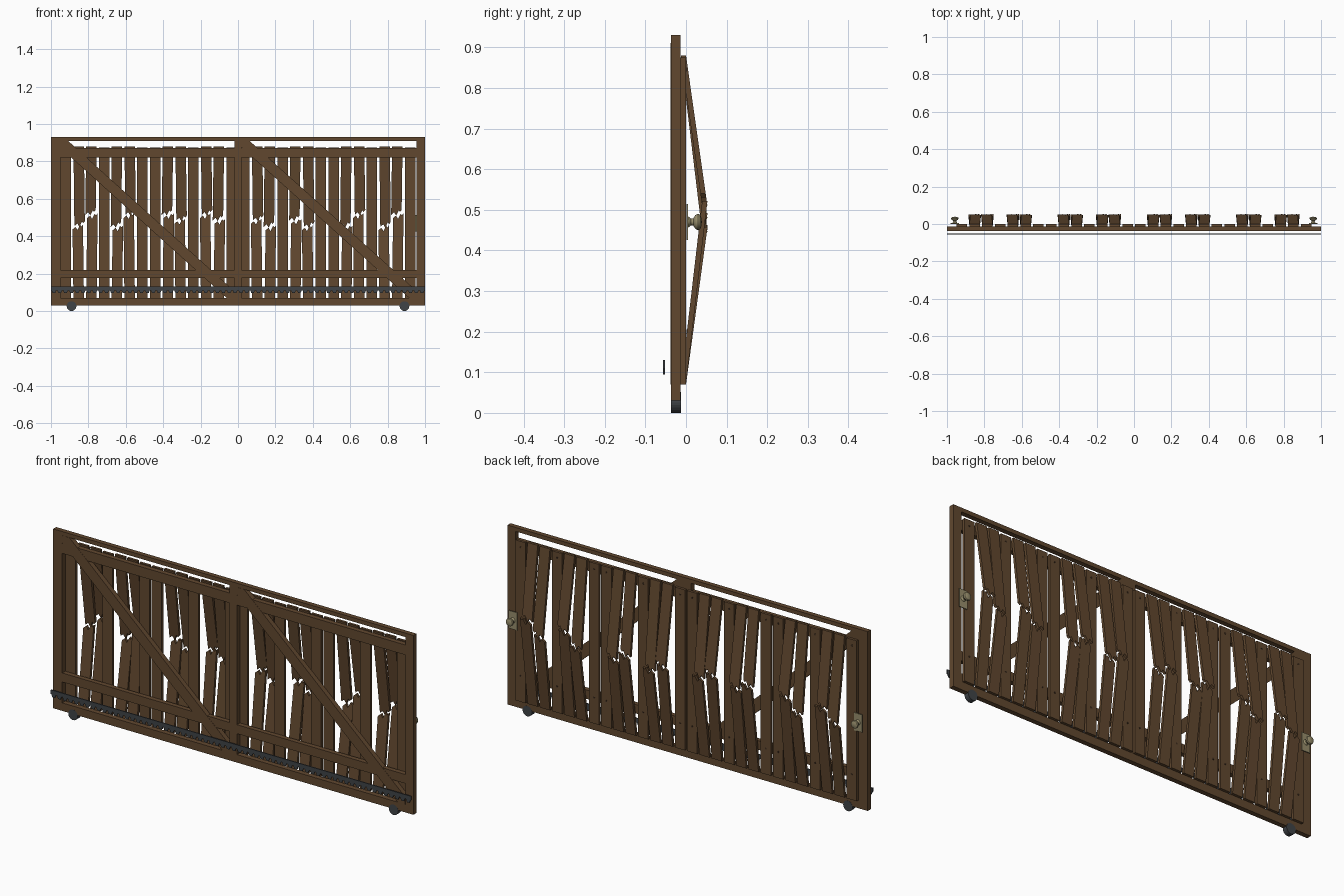
import bpy, bmesh, math

if "Cube" in bpy.data.objects:
    bpy.data.objects.remove(bpy.data.objects["Cube"])


def material(name, rgb):
    m = bpy.data.materials.new(name)
    m.diffuse_color = (*rgb, 1)
    m.use_nodes = True
    m.node_tree.nodes["Principled BSDF"].inputs["Base Color"].default_value = m.diffuse_color
    return m


WOOD = material("brown wood", (0.120, 0.064, 0.028))
STEEL = material("dark steel", (0.050, 0.056, 0.063))
BRASS = material("dull brass", (0.31, 0.27, 0.15))
NAIL = material("nail brown", (0.045, 0.025, 0.013))

Y_FRONT, Y_MID, Y_BACK = -0.037, -0.013, 0.0


def finish(bm, name, mat):
    bmesh.ops.recalc_face_normals(bm, faces=bm.faces[:])
    me = bpy.data.meshes.new(name)
    bm.to_mesh(me)
    bm.free()
    me.materials.append(mat)
    ob = bpy.data.objects.new(name, me)
    bpy.context.collection.objects.link(ob)
    return ob


def add_prism(bm, pts, y0, y1, bend=lambda z: 0.0):
    """Outline in x-z given thickness along y; bend leans it backwards."""
    a = [bm.verts.new((x, y0 + bend(z), z)) for x, z in pts]
    b = [bm.verts.new((x, y1 + bend(z), z)) for x, z in pts]
    bm.faces.new(a)
    bm.faces.new(b[::-1])
    n = len(pts)
    for i in range(n):
        j = (i + 1) % n
        bm.faces.new((a[i], b[i], b[j], a[j]))


def prism(name, pts, y0, y1, mat, bend=lambda z: 0.0):
    bm = bmesh.new()
    add_prism(bm, pts, y0, y1, bend)
    return finish(bm, name, mat)


def rect(x0, x1, z0, z1):
    return [(x0, z0), (x1, z0), (x1, z1), (x0, z1)]


def circle(cx, cz, r, n):
    return [(cx + r * math.cos(2 * math.pi * k / n),
             cz + r * math.sin(2 * math.pi * k / n)) for k in range(n)]


# Outer frame
for name, x0, x1 in (("left_post", -1, -0.95), ("centre_post", -0.02, 0.02),
                     ("right_post", 0.955, 1)):
    prism(name, rect(x0, x1, 0.07, 0.91), Y_FRONT, Y_MID, WOOD)
prism("top_rail", rect(-1, 1, 0.91, 0.93), Y_FRONT, Y_MID, WOOD)
prism("bottom_rail", rect(-1, 1, 0.03, 0.07), Y_FRONT, Y_MID, WOOD)

# Cross rails and diagonal brace of each panel
for x0, x1 in ((-0.95, -0.02), (0.02, 0.955)):
    prism("upper_cross_rail", rect(x0, x1, 0.82, 0.87), Y_FRONT, Y_MID, WOOD)
    prism("lower_cross_rail", rect(x0, x1, 0.175, 0.22), Y_FRONT, Y_MID, WOOD)
    a, b, lo, hi = 0.041, 0.037, 0.07, 0.91
    prism("diagonal_brace", [(x0, hi), (x0 + a, hi), (x1, lo + b), (x1, lo),
                             (x1 - a, lo), (x0, hi - b)],
          Y_FRONT - 0.001, Y_MID, WOOD)

# Vertical boards; listed ones are snapped at the given height
BROKEN = {1: 0.455, 2: 0.515, 4: 0.45, 5: 0.515, 8: 0.515, 9: 0.485,
          11: 0.515, 12: 0.485, 15: 0.485, 16: 0.45, 18: 0.485, 19: 0.45,
          22: 0.45, 23: 0.515, 25: 0.45, 26: 0.515}
JAG = [(0.0, -0.010), (0.28, 0.004), (0.48, -0.014), (0.72, 0.014),
       (0.85, 0.006), (1.0, 0.016)]
Z0, Z1, W, GAP = 0.07, 0.88, 0.056, 0.009
nails = bmesh.new()
for i in range(28):
    cx = -0.92 + i * 1.84 / 27
    l, r = cx - W / 2, cx + W / 2
    if i not in BROKEN:
        prism("board", rect(l, r, Z0, 0.875), Y_MID, Y_BACK, WOOD)
    else:
        zb = BROKEN[i]
        lean = 0.005 if i % 2 else -0.005
        up = [(l + lean + W * t, zb + GAP + d) for t, d in JAG]
        dn = [(l - lean + W * t, zb - GAP + d) for t, d in JAG]
        su, sd = 0.052 / (Z1 - zb), 0.052 / (zb - Z0)
        prism("broken_board_upper", up + [(r, Z1), (l, Z1)], Y_MID, Y_BACK,
              WOOD, lambda z: su * (Z1 - z))
        prism("broken_board_lower", dn + [(r, Z0), (l, Z0)], Y_MID, Y_BACK,
              WOOD, lambda z: sd * (z - Z0))
    # Nail heads on the back of the sound boards
    if i not in BROKEN:
        for z in (0.2, 0.845):
            add_prism(nails, circle(cx, z, 0.005, 8), -0.001, 0.001)
finish(nails, "nail_heads", NAIL)

# Toothed drive rack along the front
rack = bmesh.new()
add_prism(rack, rect(-1, 1, 0.110, 0.130), -0.057, -0.052)
N = 64
for k in range(N):
    c, p = -1 + (k + 0.5) * 2 / N, 2 / N
    add_prism(rack, [(c - 0.42 * p, 0.110), (c - 0.2 * p, 0.095),
                     (c + 0.2 * p, 0.095), (c + 0.42 * p, 0.110)],
              -0.057, -0.052)
finish(rack, "drive_rack", STEEL)

# Rollers under the bottom rail
for x in (-0.89, 0.89):
    prism("roller", circle(x, 0.026, 0.026, 24), Y_FRONT - 0.0005,
          Y_MID + 0.0005, STEEL)

# Door knobs with back plates
KNOB = [(0, 0.004), (0.014, 0.004), (0.012, 0.008), (0.008, 0.012),
        (0.009, 0.018), (0.017, 0.023), (0.020, 0.029), (0.018, 0.035),
        (0.010, 0.038), (0, 0.039)]
for x in (-0.958, 0.958):
    prism("knob_plate", rect(x - 0.023, x + 0.023, 0.425, 0.514),
          0.001, 0.005, BRASS)
    bm = bmesh.new()
    vs = [bm.verts.new((x + rad, y, 0.47)) for rad, y in KNOB]
    es = [bm.edges.new((vs[k], vs[k + 1])) for k in range(len(vs) - 1)]
    bmesh.ops.spin(bm, geom=vs + es, cent=(x, 0, 0.47), axis=(0, 1, 0),
                   angle=2 * math.pi, steps=20, use_merge=True)
    bmesh.ops.remove_doubles(bm, verts=bm.verts[:], dist=1e-5)
    ob = finish(bm, "door_knob", BRASS)
    bpy.context.view_layer.objects.active = ob
    ob.select_set(True)
    bpy.ops.object.shade_smooth_by_angle()
    ob.select_set(False)
